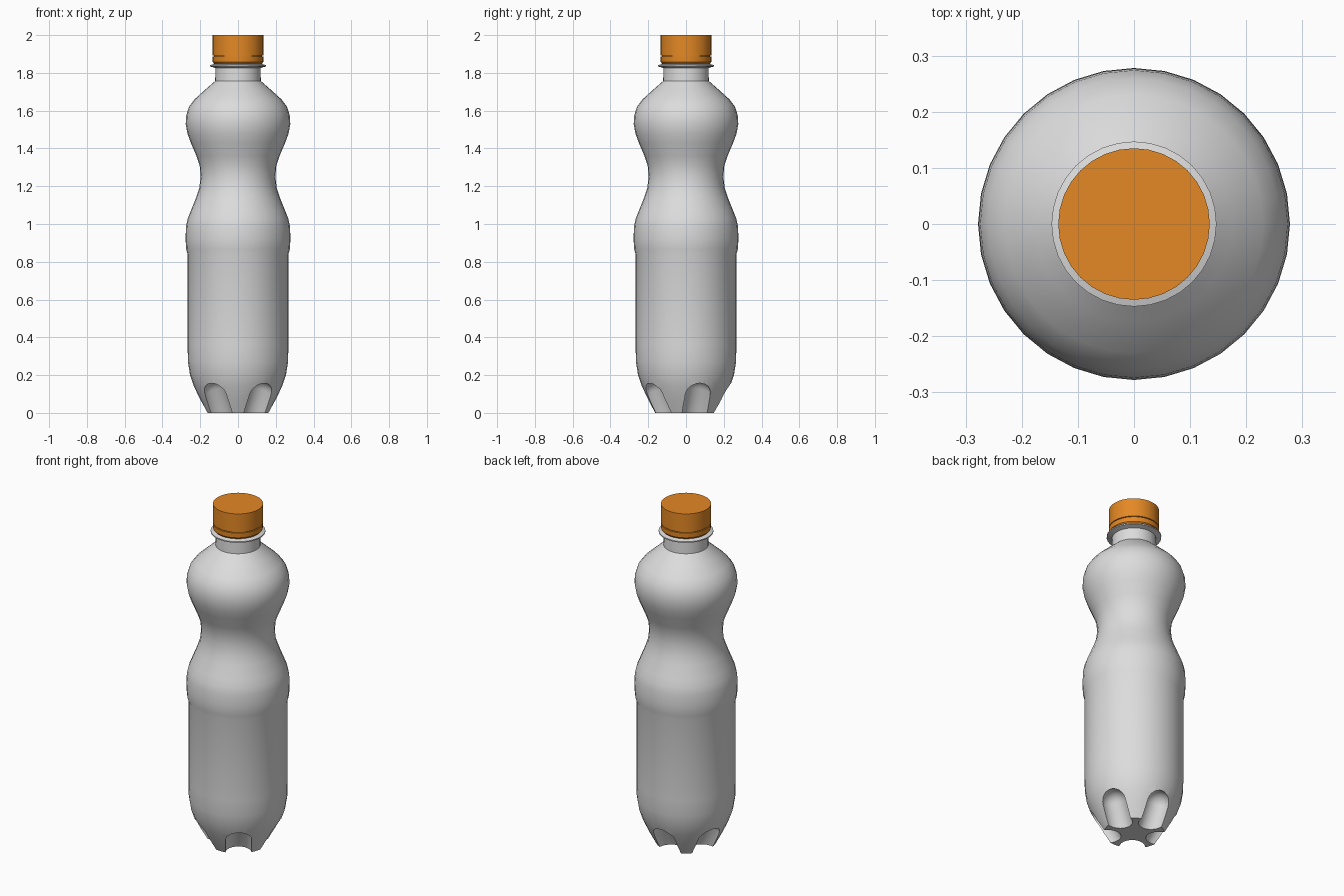
import bpy, bmesh, math
from mathutils import Matrix, Vector

if "Cube" in bpy.data.objects:
    bpy.data.objects.remove(bpy.data.objects["Cube"])

SIDES = 32


def material(name, rgb):
    m = bpy.data.materials.new(name)
    m.diffuse_color = (*rgb, 1)
    m.use_nodes = True
    m.node_tree.nodes["Principled BSDF"].inputs["Base Color"].default_value = m.diffuse_color
    return m


grey = material("light grey plastic", (0.72, 0.72, 0.72))
orange = material("orange plastic", (0.78, 0.25, 0.018))


def make_object(name, bm, mat):
    bmesh.ops.recalc_face_normals(bm, faces=bm.faces)
    me = bpy.data.meshes.new(name)
    bm.to_mesh(me)
    bm.free()
    me.materials.append(mat)
    ob = bpy.data.objects.new(name, me)
    bpy.context.collection.objects.link(ob)
    return ob


def lathe(name, profile, mat, sides=SIDES):
    """Closed solid of revolution from (radius, z) points, flat at both ends."""
    bm = bmesh.new()
    rings = []
    for r, z in profile:
        rings.append([bm.verts.new((r * math.cos(a), r * math.sin(a), z))
                      for a in (2 * math.pi * i / sides for i in range(sides))])
    for lo, hi in zip(rings, rings[1:]):
        for i in range(sides):
            j = (i + 1) % sides
            bm.faces.new((lo[i], lo[j], hi[j], hi[i]))
    bm.faces.new(rings[0][::-1])
    bm.faces.new(rings[-1])
    return make_object(name, bm, mat)


def activate(ob):
    bpy.ops.object.select_all(action='DESELECT')
    ob.select_set(True)
    bpy.context.view_layer.objects.active = ob


# Bottle: tapered foot, straight body, bulge, waist, shoulder, neck, collar
bottle = lathe("bottle_body", [
    (0.163, 0), (0.200, 0.07), (0.233, 0.14), (0.254, 0.20), (0.265, 0.27),
    (0.267, 0.36), (0.267, 0.84), (0.274, 0.865), (0.278, 0.92), (0.275, 0.99),
    (0.266, 1.03), (0.250, 1.07), (0.222, 1.14), (0.205, 1.19), (0.198, 1.25),
    (0.203, 1.31), (0.220, 1.36), (0.250, 1.43), (0.268, 1.48), (0.277, 1.53),
    (0.274, 1.575), (0.260, 1.62), (0.230, 1.66), (0.175, 1.71), (0.121, 1.757),
    (0.119, 1.826), (0.147, 1.834), (0.147, 1.841), (0.119, 1.849), (0.119, 1.87),
], grey)

# Five rounded grooves cut into the foot
R = 0.07
top, low = Vector((0.198, 0, 0.10)), Vector((0.127, 0, -0.05))
axis = top - low
length = axis.length
arc = [(R * math.cos(t), length + R * math.sin(t))
       for t in (math.radians(d) for d in (0, 15, 30, 45, 60, 75, 87))]
tilt = axis.to_track_quat('Z', 'Y').to_matrix().to_4x4()
for k in range(5):
    cutter = lathe("groove_cutter", [(R, 0)] + arc, grey, 24)
    cutter.hide_render = True
    cutter.data.transform(Matrix.Rotation(math.radians(18 + 72 * k), 4, 'Z')
                          @ Matrix.Translation(low) @ tilt)
    mod = bottle.modifiers.new("groove", 'BOOLEAN')
    mod.operation = 'DIFFERENCE'
    mod.solver = 'EXACT'
    mod.object = cutter
    activate(bottle)
    bpy.ops.object.modifier_apply(modifier=mod.name)
    bpy.data.objects.remove(cutter, do_unlink=True)

# Screw cap with a thin gap above its tamper band
cap = lathe("cap", [
    (0.126, 1.848), (0.134, 1.858), (0.135, 1.886), (0.128, 1.886),
    (0.128, 1.891), (0.135, 1.891), (0.135, 2.0),
], orange)

for ob in (bottle, cap):
    activate(ob)
    bpy.ops.object.shade_smooth_by_angle(angle=math.radians(30))
